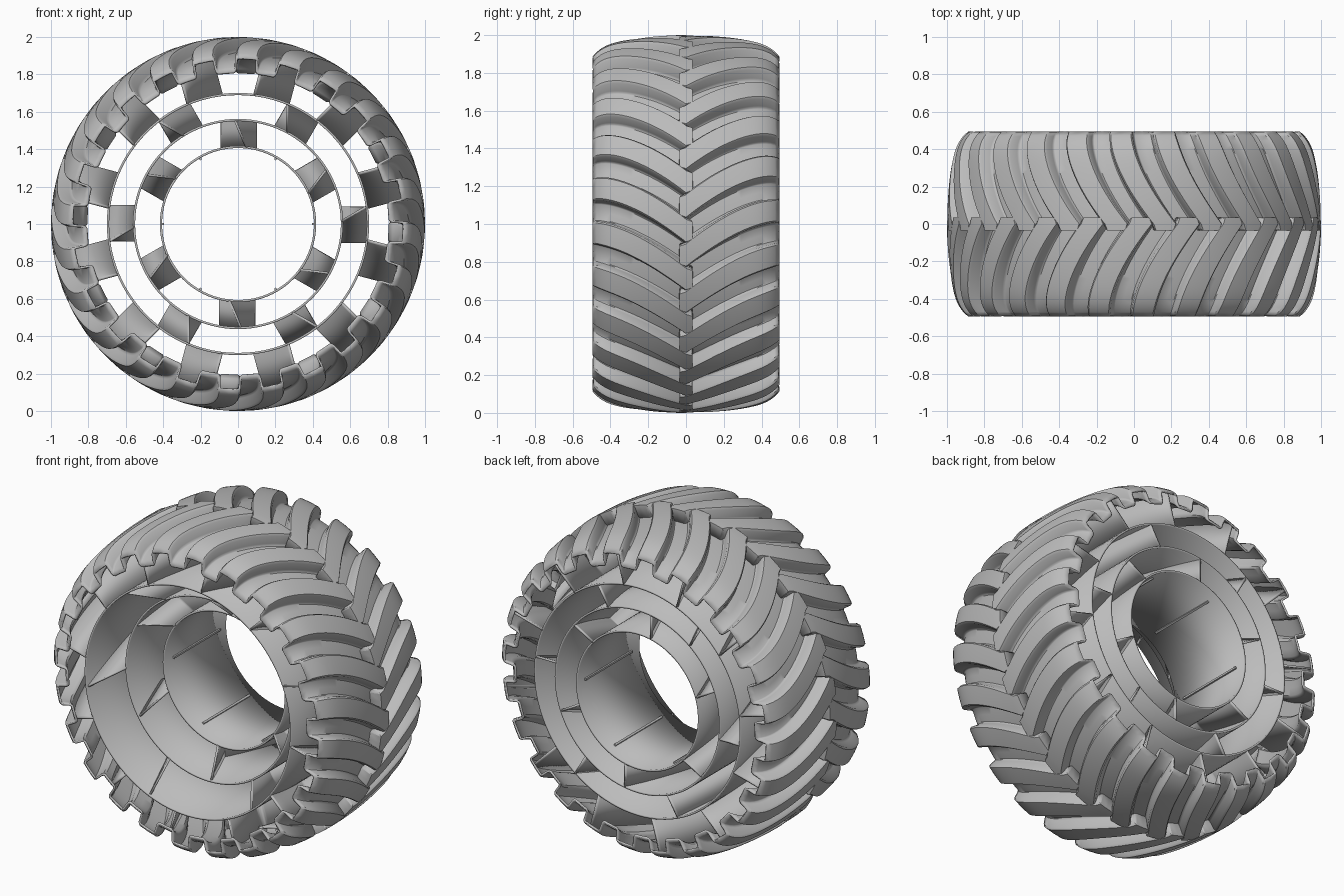
import bpy, bmesh, math
from mathutils import Vector

cube = bpy.data.objects.get("Cube")
if cube:
    bpy.data.objects.remove(cube)

rubber = bpy.data.materials.new("grey_rubber")
rubber.use_nodes = True
GREY = (0.5, 0.5, 0.5, 1)
rubber.diffuse_color = GREY
rubber.node_tree.nodes["Principled BSDF"].inputs["Base Color"].default_value = GREY

HALF = 0.49          # half width of the tread
FRONT, BACK = -0.48, 0.465   # ends of rings and blades
LUGS = 24
PITCH = 2 * math.pi / LUGS
WALL = 0.012
LUG_HEIGHT = 0.075
# Lug cross-section: fraction of the pitch, fraction of the height
LUG = [(-.31, 0), (-.275, .08), (-.255, .25), (-.24, .88), (-.215, 1), (0, 1),
       (.215, 1), (.24, .88), (.255, .25), (.275, .08), (.31, 0), (.5, 0)]


def make_object(name, bm, thickness=0):
    mesh = bpy.data.meshes.new(name)
    bm.to_mesh(mesh)
    bm.free()
    mesh.materials.append(rubber)
    obj = bpy.data.objects.new(name, mesh)
    bpy.context.collection.objects.link(obj)
    if thickness:
        mod = obj.modifiers.new("wall", "SOLIDIFY")
        mod.thickness = thickness
        mod.offset = 0
    bpy.ops.object.select_all(action="DESELECT")
    obj.select_set(True)
    bpy.context.view_layer.objects.active = obj
    bpy.ops.object.shade_smooth_by_angle(angle=math.radians(35))


def polar(r, angle, y):
    return Vector((r * math.cos(angle), y, 1 + r * math.sin(angle)))


def add_grid(bm, rows, closed=False):
    grid = [[bm.verts.new(p) for p in row] for row in rows]
    for a, b in zip(grid, grid[1:]):
        n = len(a)
        for i in range(n if closed else n - 1):
            j = (i + 1) % n
            bm.faces.new((a[i], a[j], b[j], b[i]))


# Tread shape shared by the shell and the blades beneath it
def root(y):
    t = abs(y) / HALF
    return 0.925 - 0.06 * t ** 2 - 0.05 * t ** 10


def sweep(depth):
    t = max(0, depth) / HALF
    return math.radians(14) * (1 - (1 - t) ** 1.6)


def phase(side):
    return math.radians(88) + (PITCH / 2 if side > 0 else 0)


def blade_radius(angle, y):
    f = (angle - phase(y) - sweep(abs(y))) / PITCH
    f = abs(f - round(f))
    h = min(1, max(0, (.215 - f) / .03))
    return root(y) + h * LUG_HEIGHT - WALL


# Hollow tread, one half at a time, with staggered swept lugs and tapered tips
def tread_half(name, side):
    bm = bmesh.new()
    rows = []
    steps = 22
    for k in range(steps + 3):
        row = []
        for n in range(LUGS):
            for f, h in LUG:
                depth = HALF * (1 - k / steps) if k <= steps else -0.03 * h
                if k > steps and h:
                    f *= 0.8
                y = side * depth
                lift = 0 if k == steps + 2 else h
                r = root(y) + lift * LUG_HEIGHT
                row.append(polar(r - WALL / 2, phase(side) + (n + f) * PITCH + sweep(depth), y))
        rows.append(row)
    add_grid(bm, rows, closed=True)
    bmesh.ops.remove_doubles(bm, verts=bm.verts, dist=0.0005)
    bmesh.ops.recalc_face_normals(bm, faces=bm.faces)
    make_object(name, bm, WALL)


tread_half("front_tread", -1)
tread_half("back_tread", 1)


# Concentric rings, stepped inwards at the front
RINGS = [("inner_ring", 0.412, -0.13), ("middle_ring", 0.556, -0.285),
         ("outer_ring", 0.695, FRONT)]
for name, r, front in RINGS:
    bm = bmesh.new()
    angles = [2 * math.pi * i / 96 for i in range(96)]
    add_grid(bm, [[polar(r, a, y) for a in angles] for y in (front, BACK)], closed=True)
    make_object(name, bm, WALL)


# Folded blades joining neighbouring rings
def slant(y):
    return 0.095 - 0.19 * abs(y) / -FRONT


def blade_set(name, count, start, r_in, front_in, r_out, front_out):
    bm = bmesh.new()
    steps = 40
    for n in range(count):
        a = start + 2 * math.pi * n / count
        out = Vector((math.cos(a), 0, math.sin(a)))
        clockwise = Vector((math.sin(a), 0, -math.cos(a)))

        def point(y, r):
            s = slant(y)
            radius = r(a - math.asin(s / 0.93), y) if callable(r) else r
            u = math.sqrt(radius ** 2 - s ** 2)
            return out * u + clockwise * s + Vector((0, y, 1))

        rows = []
        for k in range(-steps, steps + 1):
            t = abs(k) / steps
            y0 = t * (front_in if k < 0 else BACK)
            y1 = t * (front_out if k < 0 else BACK)
            rows.append([point(y0, r_in), point(y1, r_out)])
        add_grid(bm, rows)
    make_object(name, bm, WALL)


blade_set("inner_blades", 6, math.radians(30), 0.412, -0.13, 0.556, -0.285)
blade_set("middle_blades", 6, 0, 0.556, -0.285, 0.695, FRONT)
blade_set("outer_blades", 12, math.radians(15), 0.695, FRONT, blade_radius, FRONT)

# Small keys along the bore
bm = bmesh.new()
for n in range(6):
    a = n * math.pi / 3
    w = 0.012
    section = [(0.408, -w / 2), (0.396, -w / 2), (0.396, w / 2), (0.408, w / 2)]
    loops = [[bm.verts.new(polar(r, a + s / r, y)) for r, s in section] for y in (-0.05, 0.4)]
    for i in range(4):
        j = (i + 1) % 4
        bm.faces.new((loops[0][i], loops[0][j], loops[1][j], loops[1][i]))
    bm.faces.new(loops[0])
    bm.faces.new(loops[1])
bmesh.ops.recalc_face_normals(bm, faces=bm.faces)
make_object("bore_keys", bm)
